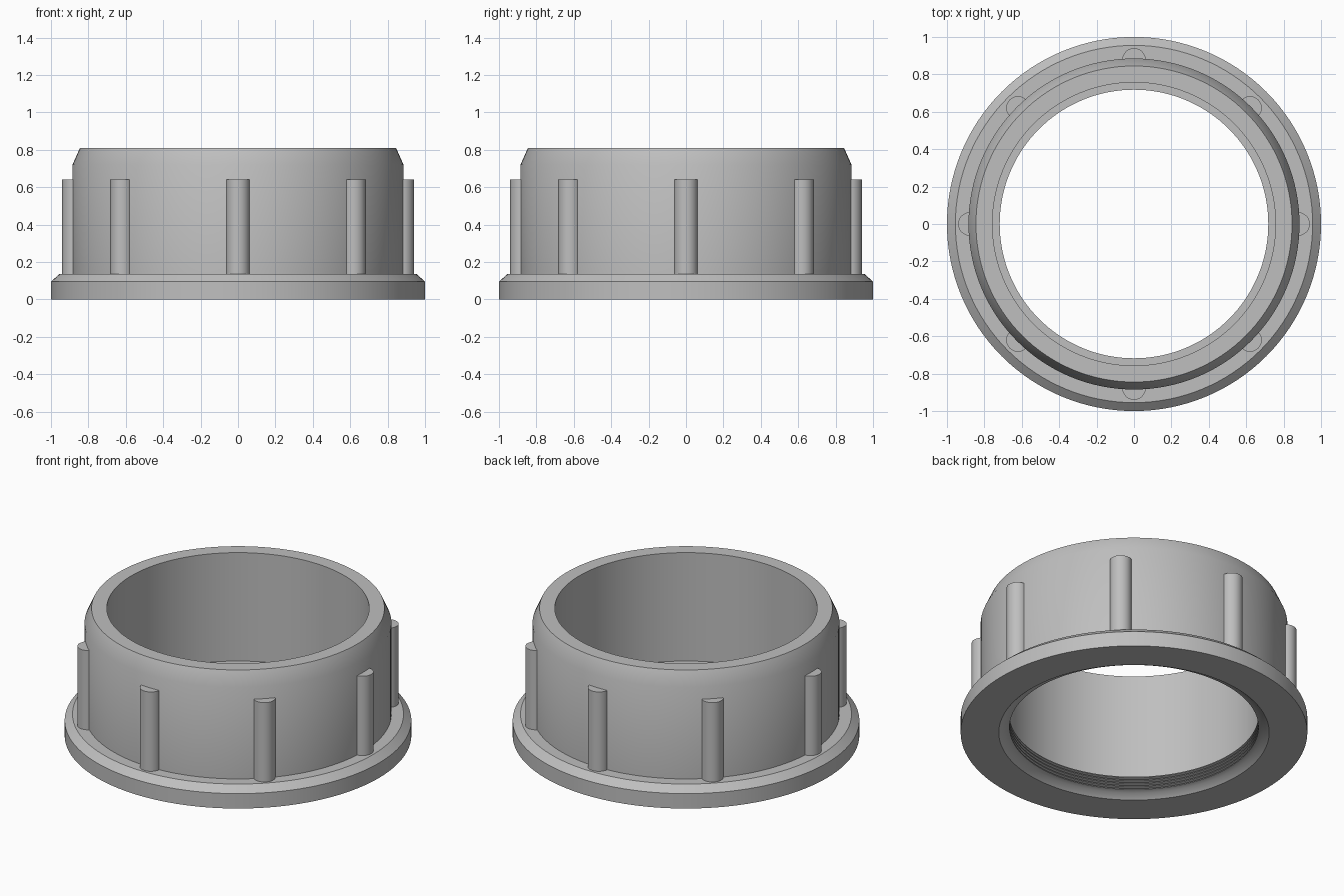
import bpy, bmesh, math
from mathutils import Matrix

cube = bpy.data.objects.get("Cube")
if cube:
    bpy.data.objects.remove(cube, do_unlink=True)

grey = bpy.data.materials.new("plain grey")
grey.use_nodes = True
COLOUR = (0.52, 0.52, 0.52, 1)
grey.diffuse_color = COLOUR
grey.node_tree.nodes["Principled BSDF"].inputs["Base Color"].default_value = COLOUR


def finish(name, bm):
    """Turn a bmesh into a smooth shaded object with crisp edges."""
    bmesh.ops.recalc_face_normals(bm, faces=bm.faces)
    mesh = bpy.data.meshes.new(name)
    bm.to_mesh(mesh)
    bm.free()
    mesh.materials.append(grey)
    obj = bpy.data.objects.new(name, mesh)
    bpy.context.collection.objects.link(obj)
    bpy.ops.object.select_all(action='DESELECT')
    obj.select_set(True)
    bpy.context.view_layer.objects.active = obj
    bpy.ops.object.shade_smooth_by_angle(angle=math.radians(30))
    return obj


def lathe(name, profile, segments=128):
    """Revolve a closed (radius, height) outline around z."""
    bm = bmesh.new()
    rings = []
    for i in range(segments):
        a = math.tau * i / segments
        rings.append([bm.verts.new((r * math.cos(a), r * math.sin(a), z))
                      for r, z in profile])
    n = len(profile)
    for i in range(segments):
        here, after = rings[i], rings[(i + 1) % segments]
        for j in range(n):
            k = (j + 1) % n
            bm.faces.new((here[j], after[j], after[k], here[k]))
    return finish(name, bm)


# Collar: flange, outer wall, tapered top, bore and ledge
LEDGE, CREST, ROOT, RIDGES = 0.12, 0.718, 0.748, 5
outline = [(1, 0), (1, 0.095), (0.955, 0.135), (0.885, 0.135),
           (0.885, 0.72), (0.845, 0.81), (0.757, 0.81),
           (0.757, LEDGE), (CREST, LEDGE)]

# Internal thread ridges below the ledge, ending in a flared mouth
pitch = (LEDGE - 0.02) / RIDGES
for i in range(RIDGES):
    z = LEDGE - i * pitch
    outline += [(CREST, z - 0.25 * pitch), (ROOT, z - 0.6 * pitch)]
    if i < RIDGES - 1:
        outline.append((CREST, z - pitch))
outline.append((0.78, 0))
lathe("threaded_collar", outline)

# Eight rounded grip ribs around the wall
RIB_RADIUS, RIB_BOTTOM, RIB_TOP = 0.063, 0.13, 0.64
for i in range(8):
    bm = bmesh.new()
    a = math.tau * i / 8
    place = Matrix.Rotation(a, 4, 'Z') @ Matrix.Translation(
        (0.877, 0, (RIB_BOTTOM + RIB_TOP) / 2))
    bmesh.ops.create_cone(bm, cap_ends=True, segments=32, radius1=RIB_RADIUS,
                          radius2=RIB_RADIUS, depth=RIB_TOP - RIB_BOTTOM,
                          matrix=place)
    finish(f"grip_rib_{i + 1}", bm)
